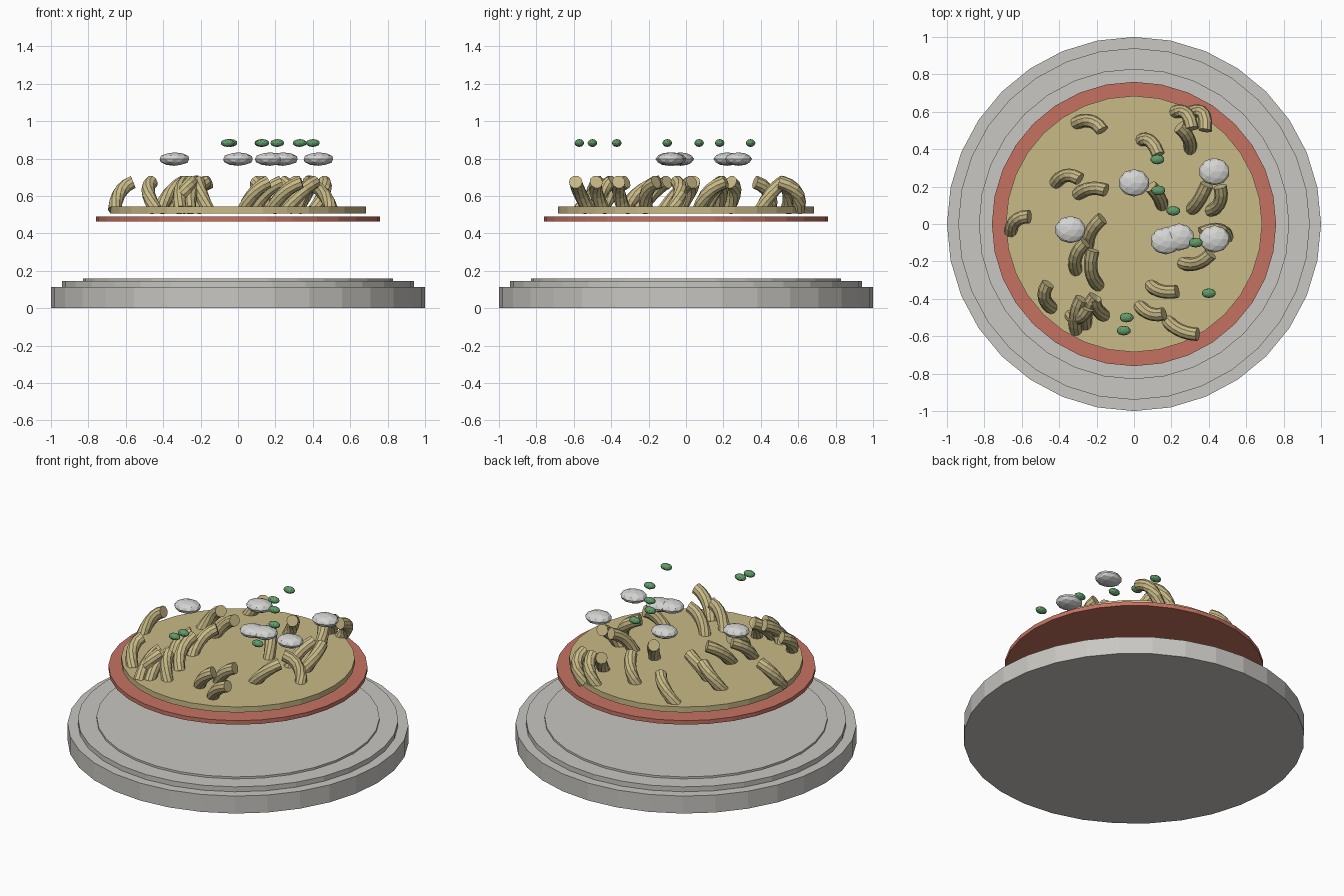
import bpy
import bmesh
import math
from mathutils import Vector

cube = bpy.data.objects.get("Cube")
if cube:
    bpy.data.objects.remove(cube, do_unlink=True)


def material(name, rgb):
    mat = bpy.data.materials.new(name)
    mat.use_nodes = True
    mat.diffuse_color = (*rgb, 1)
    mat.node_tree.nodes["Principled BSDF"].inputs["Base Color"].default_value = (*rgb, 1)
    return mat


GREY = material("plate grey", (0.58, 0.57, 0.54))
RED = material("sauce red", (0.56, 0.17, 0.12))
TAN = material("pasta tan", (0.58, 0.49, 0.24))
WHITE = material("cheese white", (0.66, 0.66, 0.65))
GREEN = material("pea green", (0.12, 0.33, 0.14))


def finish(bm, name, mat):
    bmesh.ops.recalc_face_normals(bm, faces=bm.faces)
    mesh = bpy.data.meshes.new(name)
    bm.to_mesh(mesh)
    bm.free()
    mesh.materials.append(mat)
    obj = bpy.data.objects.new(name, mesh)
    bpy.context.collection.objects.link(obj)
    return obj


def lathe(name, profile, mat, sides=32):
    """Solid of revolution from (radius, z) points, bottom to top."""
    bm = bmesh.new()
    rings = []
    for r, z in profile:
        angles = [math.tau * i / sides for i in range(sides)]
        rings.append([bm.verts.new((r * math.cos(a), r * math.sin(a), z)) for a in angles])
    for low, high in zip(rings, rings[1:]):
        for i in range(sides):
            j = (i + 1) % sides
            bm.faces.new((low[i], low[j], high[j], high[i]))
    bm.faces.new(rings[0][::-1])
    bm.faces.new(rings[-1])
    return finish(bm, name, mat)


def macaroni(name, low, mid, high, radius=0.036, sides=10, steps=5):
    """Bent solid tube rising from the low end through mid to the high end."""
    a = Vector((*low, 0.525))
    m = Vector((*mid, 0.62))
    b = Vector((*high, 0.675))
    c = 2 * m - (a + b) / 2
    bm = bmesh.new()
    rings = []
    for s in range(steps + 1):
        t = s / steps
        centre = (1 - t) ** 2 * a + 2 * t * (1 - t) * c + t * t * b
        tangent = ((1 - t) * (c - a) + t * (b - c)).normalized()
        u = tangent.cross(Vector((0, 0, 1))).normalized()
        v = tangent.cross(u)
        ring = []
        for i in range(sides):
            ang = math.tau * i / sides
            ring.append(bm.verts.new(centre + radius * (u * math.cos(ang) + v * math.sin(ang))))
        rings.append(ring)
    for p, q in zip(rings, rings[1:]):
        for i in range(sides):
            j = (i + 1) % sides
            bm.faces.new((p[i], p[j], q[j], q[i]))
    bm.faces.new(rings[0])
    bm.faces.new(rings[-1])
    return finish(bm, name, TAN)


def blob(name, x, y, z, size, mat):
    bm = bmesh.new()
    bmesh.ops.create_icosphere(bm, subdivisions=2, radius=1)
    bmesh.ops.scale(bm, vec=size, verts=bm.verts)
    bmesh.ops.translate(bm, vec=(x, y, z), verts=bm.verts)
    return finish(bm, name, mat)


# Stepped plate and the two floating discs
lathe("plate", [(1, 0), (1, .113), (.94, .113), (.94, .145), (.83, .145), (.83, .158)], GREY)
lathe("sauce_disc", [(.76, .463), (.76, .489)], RED)
lathe("pasta_disc", [(.685, .507), (.685, .543)], TAN)

# Macaroni pieces: low end, middle, high end seen from above
pieces = [
    ((-.31, .54), (-.23, .55), (-.17, .50)),
    ((-.42, .22), (-.36, .26), (-.29, .24)),
    ((-.30, .16), (-.23, .19), (-.15, .18)),
    ((-.66, -.04), (-.63, .02), (-.56, .04)),
    ((-.25, -.12), (-.23, -.04), (-.17, .03)),
    ((-.31, -.25), (-.31, -.17), (-.26, -.10)),
    ((-.19, -.33), (-.23, -.25), (-.22, -.14)),
    ((-.44, -.45), (-.48, -.39), (-.46, -.32)),
    ((-.31, -.57), (-.31, -.48), (-.28, -.40)),
    ((-.26, -.54), (-.25, -.46), (-.21, -.39)),
    ((-.16, -.49), (-.20, -.45), (-.21, -.40)),
    ((-.34, -.49), (-.29, -.50), (-.25, -.45)),
    ((.09, -.33), (.15, -.36), (.23, -.36)),
    ((.03, -.44), (.09, -.48), (.16, -.48)),
    ((.18, -.52), (.25, -.57), (.34, -.59)),
    ((.04, .45), (.09, .44), (.13, .37)),
    ((.15, .10), (.13, .15), (.09, .20)),
    ((.22, .60), (.28, .59), (.31, .51)),
    ((.30, .40), (.29, .46), (.24, .52)),
    ((.31, .60), (.37, .59), (.38, .50)),
    ((.31, .08), (.35, .13), (.39, .21)),
    ((.41, .07), (.46, .12), (.46, .20)),
    ((.26, -.21), (.34, -.21), (.41, -.16)),
    ((.50, -.07), (.45, -.03), (.36, -.05)),
]
for n, points in enumerate(pieces, 1):
    macaroni(f"macaroni_{n}", *points)

# Flattened cheese balls
cheese = [(-.34, -.03), (0, .22), (.17, -.09), (.24, -.07), (.43, .28), (.43, -.08)]
for n, (x, y) in enumerate(cheese, 1):
    blob(f"cheese_ball_{n}", x, y, .797, (.083, .073, .036), WHITE)

# Floating peas
peas = [(.125, .345), (.13, .18), (.21, .07), (.33, -.10), (.40, -.37), (-.04, -.50), (-.055, -.57)]
for n, (x, y) in enumerate(peas, 1):
    blob(f"pea_{n}", x, y, .883, (.038, .026, .021), GREEN)
